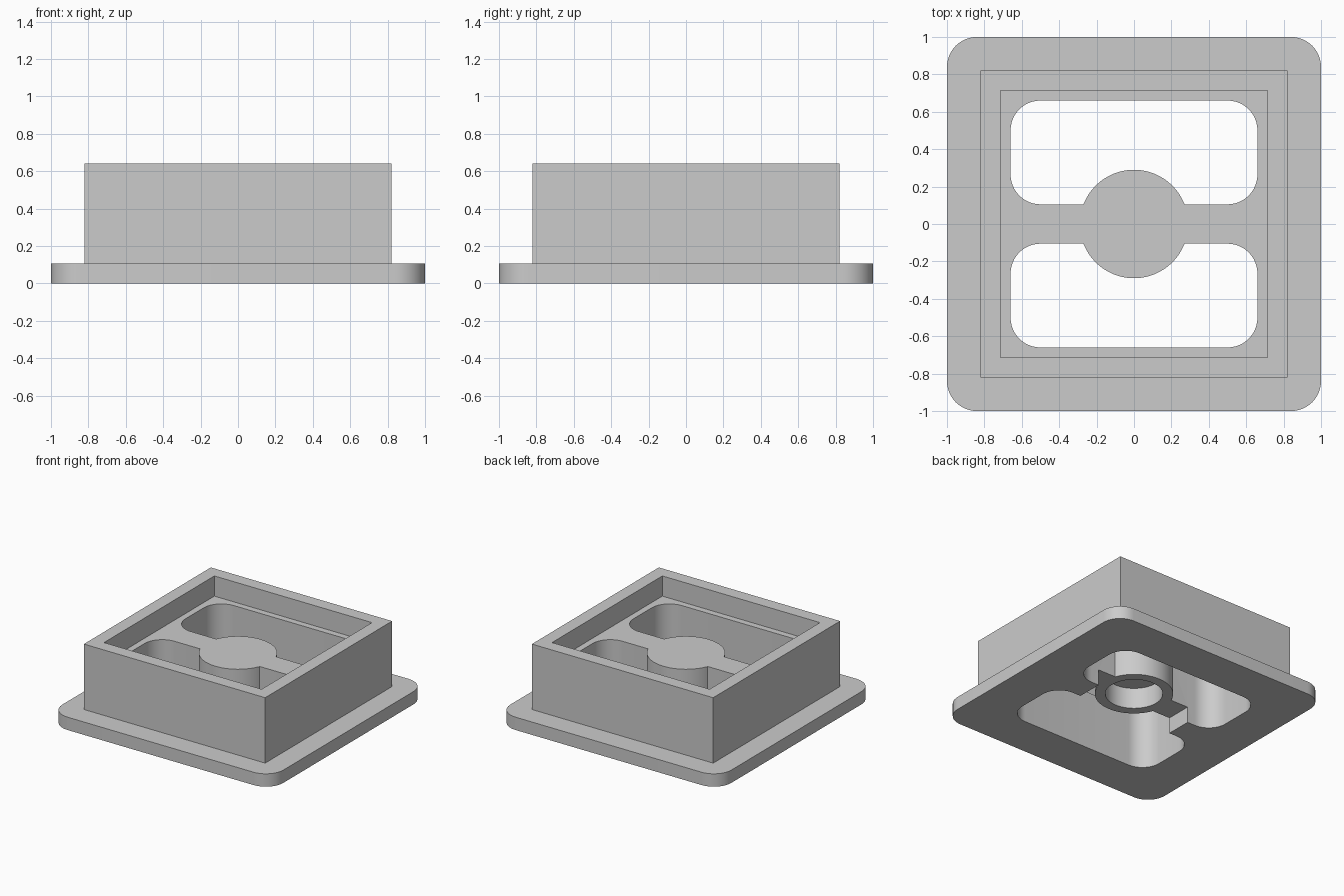
import bpy
import bmesh
from math import cos, sin, pi, radians

if "Cube" in bpy.data.objects:
    bpy.data.objects.remove(bpy.data.objects["Cube"], do_unlink=True)

grey = bpy.data.materials.new("plain grey")
grey.use_nodes = True
colour = (0.6, 0.6, 0.6, 1)
grey.diffuse_color = colour
grey.node_tree.nodes["Principled BSDF"].inputs["Base Color"].default_value = colour


def rectangle(x0, x1, y0, y1, r=0, steps=12):
    """Outline of a rectangle, with rounded corners if r is given."""
    if not r:
        return [(x0, y0), (x1, y0), (x1, y1), (x0, y1)]
    centres = [(x1 - r, y1 - r), (x0 + r, y1 - r), (x0 + r, y0 + r), (x1 - r, y0 + r)]
    return [(cx + r * cos((q + i / steps) * pi / 2), cy + r * sin((q + i / steps) * pi / 2))
            for q, (cx, cy) in enumerate(centres) for i in range(steps + 1)]


def circle(r, n=64):
    return [(r * cos(2 * pi * i / n), r * sin(2 * pi * i / n)) for i in range(n)]


def prism(name, outline, z0, z1):
    """Extrude a flat outline from z0 up to z1."""
    bm = bmesh.new()
    base = bm.faces.new([bm.verts.new((x, y, z0)) for x, y in outline])
    top = bmesh.ops.extrude_face_region(bm, geom=[base])["geom"]
    bmesh.ops.translate(bm, vec=(0, 0, z1 - z0),
                        verts=[v for v in top if isinstance(v, bmesh.types.BMVert)])
    bmesh.ops.recalc_face_normals(bm, faces=bm.faces)
    mesh = bpy.data.meshes.new(name)
    bm.to_mesh(mesh)
    bm.free()
    mesh.materials.append(grey)
    obj = bpy.data.objects.new(name, mesh)
    bpy.context.collection.objects.link(obj)
    return obj


def combine(target, tool, operation):
    """Apply a boolean to the target and remove the tool."""
    mod = target.modifiers.new(operation.lower(), 'BOOLEAN')
    mod.operation, mod.object, mod.solver = operation, tool, 'EXACT'
    bpy.context.view_layer.objects.active = target
    bpy.ops.object.modifier_apply(modifier=mod.name)
    bpy.data.objects.remove(tool, do_unlink=True)


FLANGE_TOP, FLOOR, RIM = 0.105, 0.475, 0.64
BRIDGE_BOTTOM, HUB_CEILING = 0.13, 0.30

# Rounded flange with the square walled body on top
base = prism("flanged_base", rectangle(-1, 1, -1, 1, 0.16), 0, FLANGE_TOP)
combine(base, prism("body", rectangle(-0.82, 0.82, -0.82, 0.82), 0.05, RIM), 'UNION')

# Shallow square tray inside the rim
combine(base, prism("tray", rectangle(-0.713, 0.713, -0.713, 0.713), FLOOR, 1), 'DIFFERENCE')

# Two through windows that leave a bridge and a round hub between them
for y0, y1 in ((0.105, 0.66), (-0.66, -0.105)):
    window = prism("window", rectangle(-0.66, 0.66, y0, y1, 0.16), -0.1, 0.8)
    combine(window, prism("hub", circle(0.29), -0.2, 0.9), 'DIFFERENCE')
    combine(base, window, 'DIFFERENCE')

# Underside: raised bridge and blind hub socket
combine(base, prism("bridge_recess", rectangle(-0.43, 0.43, -0.35, 0.35), -0.1, BRIDGE_BOTTOM),
        'DIFFERENCE')
combine(base, prism("hub_socket", circle(0.213), -0.1, HUB_CEILING), 'DIFFERENCE')

bpy.ops.object.select_all(action='DESELECT')
base.select_set(True)
bpy.context.view_layer.objects.active = base
bpy.ops.object.shade_smooth_by_angle(angle=radians(30))
